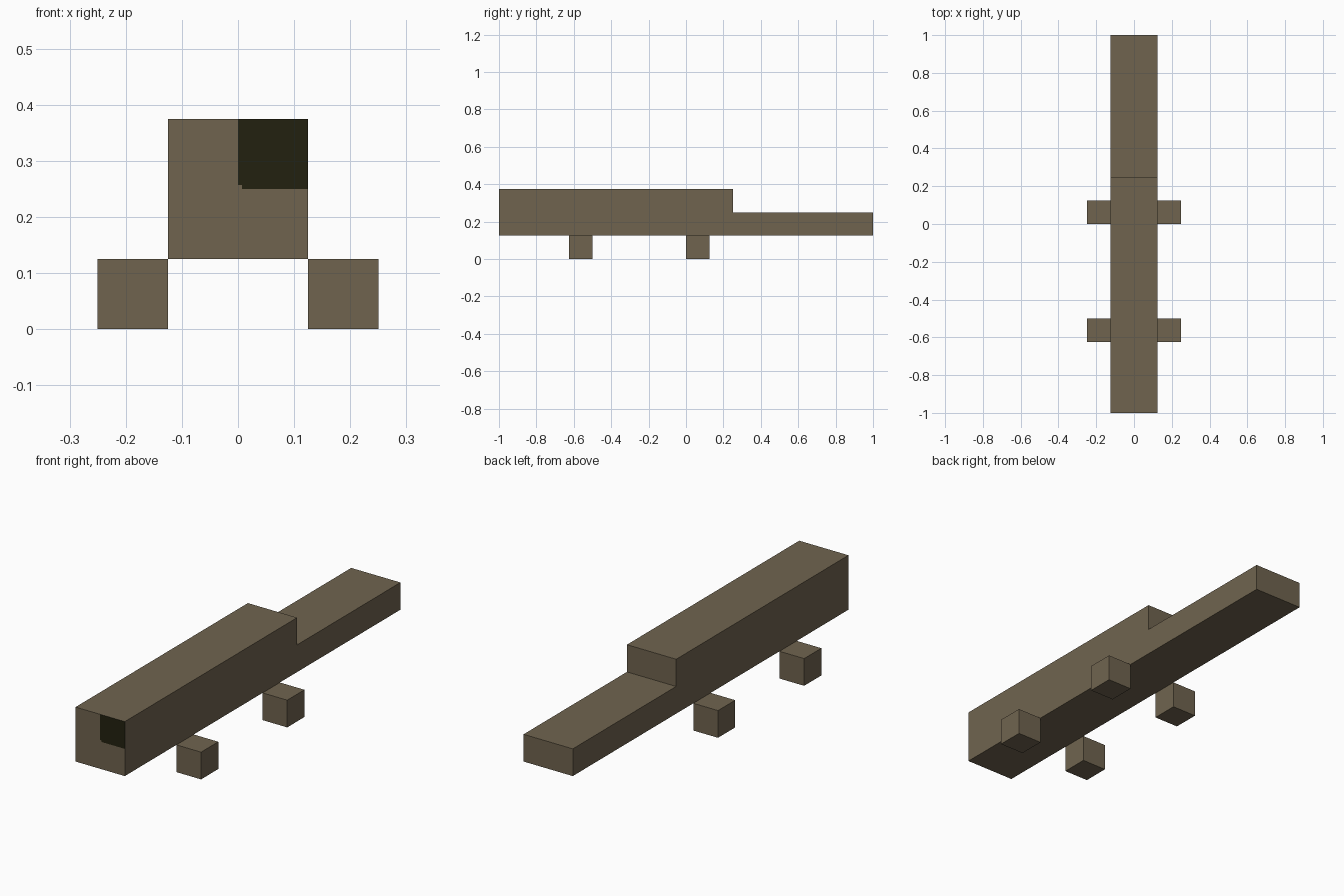
import bpy
import bmesh
from mathutils import Vector

if "Cube" in bpy.data.objects:
    bpy.data.objects.remove(bpy.data.objects["Cube"], do_unlink=True)


def make_material(name, rgb):
    mat = bpy.data.materials.new(name)
    mat.use_nodes = True
    colour = (*rgb, 1.0)
    mat.diffuse_color = colour
    mat.node_tree.nodes["Principled BSDF"].inputs["Base Color"].default_value = colour
    return mat


brown = make_material("dull brown", (0.162, 0.127, 0.078))
dark = make_material("dark olive", (0.016, 0.015, 0.005))


def finish(bm, name, materials):
    bmesh.ops.recalc_face_normals(bm, faces=bm.faces)
    mesh = bpy.data.meshes.new(name)
    bm.to_mesh(mesh)
    bm.free()
    for mat in materials:
        mesh.materials.append(mat)
    obj = bpy.data.objects.new(name, mesh)
    bpy.context.collection.objects.link(obj)
    return obj


# Body and tail: one stepped side profile (y, z) extruded across x
HALF = 0.125
profile = [(-1, 0.125), (1, 0.125), (1, 0.25), (0.25, 0.25), (0.25, 0.375), (-1, 0.375)]
bm = bmesh.new()
side = bm.faces.new([bm.verts.new((-HALF, y, z)) for y, z in profile])
extruded = bmesh.ops.extrude_face_region(bm, geom=[side])["geom"]
moved = [v for v in extruded if isinstance(v, bmesh.types.BMVert)]
bmesh.ops.translate(bm, verts=moved, vec=(2 * HALF, 0, 0))
bmesh.ops.recalc_face_normals(bm, faces=bm.faces)

# Cut the front end for the dark upper corner patch with its tiny notch
NOTCH = 0.007
for co, normal in (((0, 0, 0), (1, 0, 0)), ((NOTCH, 0, 0), (1, 0, 0)),
                   ((0, 0, 0.25), (0, 0, 1)), ((0, 0, 0.25 + NOTCH), (0, 0, 1))):
    bmesh.ops.bisect_plane(bm, geom=bm.verts[:] + bm.edges[:] + bm.faces[:], dist=1e-5,
                           plane_co=Vector(co), plane_no=Vector(normal))
for face in bm.faces:
    c = face.calc_center_median()
    in_patch = c.y < -0.999 and c.x > 0 and c.z > 0.25
    in_notch = c.x < NOTCH and c.z < 0.25 + NOTCH
    face.material_index = int(in_patch and not in_notch)
finish(bm, "body", [brown, dark])


# Four cube feet, touching the lower body edges
def add_foot(name, x, y):
    bm = bmesh.new()
    bmesh.ops.create_cube(bm, size=0.125)
    foot = finish(bm, name, [brown])
    foot.location = (x, y, 0.0625)


for side_name, sign in (("left", 1), ("right", -1)):
    for end_name, y in (("front", -0.5625), ("back", 0.0625)):
        add_foot(f"{end_name}_{side_name}_foot", sign * 0.1875, y)
